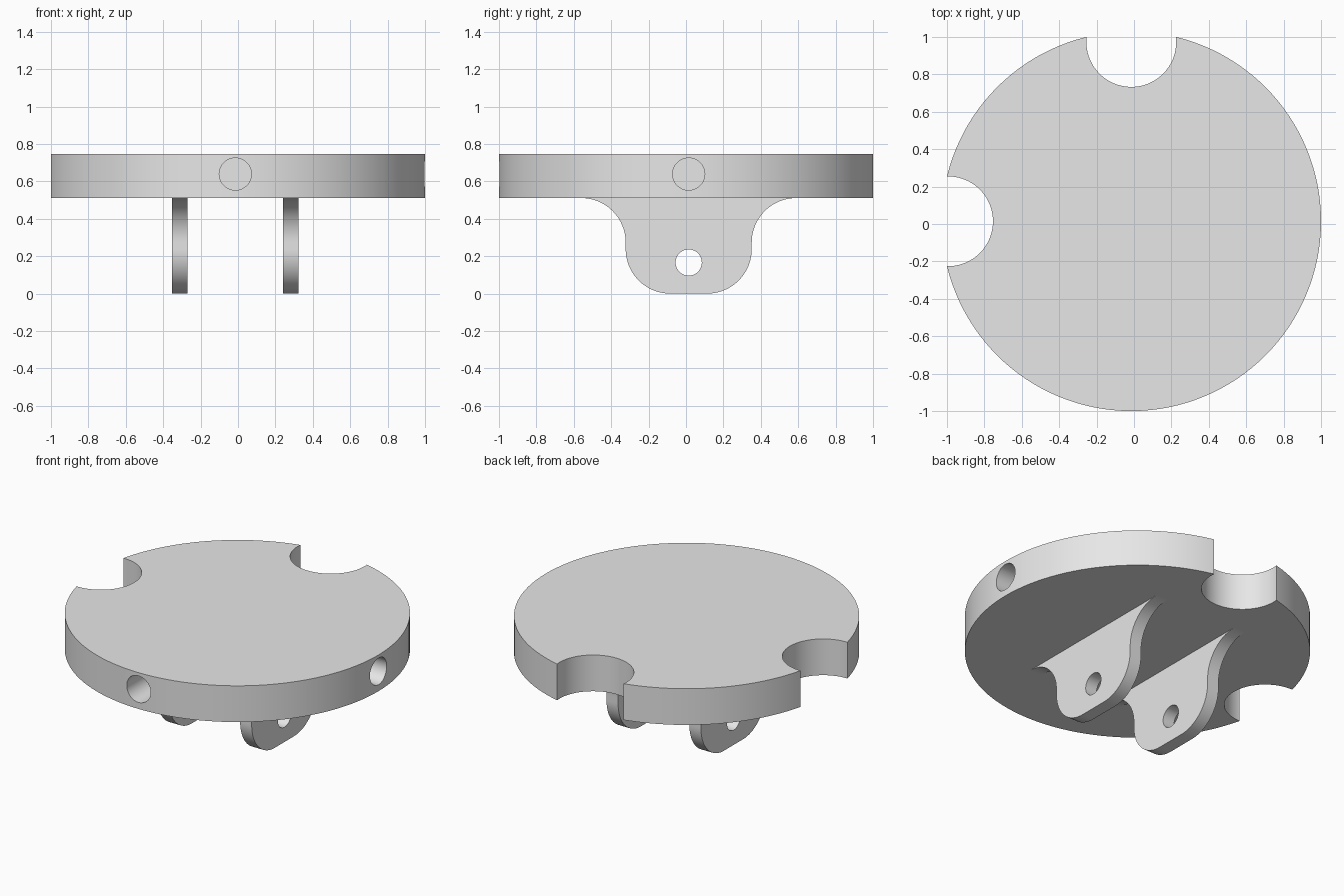
import bpy, bmesh, math
from mathutils import Matrix, Vector

default = bpy.data.objects.get("Cube")
if default:
    bpy.data.objects.remove(default, do_unlink=True)

CX, CY = -0.0144, 0.0144          # disc axis
R = 1.0144                        # disc radius
Z0, Z1 = 0.511, 0.746             # disc underside and top
NOTCH_R, PIN_R, EYE_R = 0.24, 0.086, 0.07

grey = bpy.data.materials.new("light_grey")
grey.use_nodes = True
grey.diffuse_color = (0.8, 0.8, 0.8, 1)
grey.node_tree.nodes["Principled BSDF"].inputs["Base Color"].default_value = (0.8, 0.8, 0.8, 1)


def finish(name, bm):
    bmesh.ops.recalc_face_normals(bm, faces=bm.faces)
    mesh = bpy.data.meshes.new(name)
    bm.to_mesh(mesh)
    bm.free()
    mesh.materials.append(grey)
    obj = bpy.data.objects.new(name, mesh)
    bpy.context.collection.objects.link(obj)
    return obj


def cylinder(name, start, end, radius, segments=64):
    start, end = Vector(start), Vector(end)
    axis = end - start
    turn = axis.to_track_quat('Z', 'Y').to_matrix().to_4x4()
    bm = bmesh.new()
    bmesh.ops.create_cone(bm, cap_ends=True, segments=segments, radius1=radius,
                          radius2=radius, depth=axis.length,
                          matrix=Matrix.Translation((start + end) / 2) @ turn)
    return finish(name, bm)


def select_only(obj):
    bpy.ops.object.select_all(action='DESELECT')
    obj.select_set(True)
    bpy.context.view_layer.objects.active = obj


def cut(obj, cutter):
    cutter.hide_render = True
    mod = obj.modifiers.new("cut", 'BOOLEAN')
    mod.operation, mod.solver, mod.object = 'DIFFERENCE', 'EXACT', cutter
    select_only(obj)
    bpy.ops.object.modifier_apply(modifier=mod.name)
    bpy.data.objects.remove(cutter, do_unlink=True)


def smooth(obj):
    select_only(obj)
    bpy.ops.object.shade_smooth_by_angle(angle=math.radians(30))


def arc(cy, cz, radius, a0, a1, steps=20):
    angles = [math.radians(a0 + (a1 - a0) * i / steps) for i in range(steps + 1)]
    return [(cy + radius * math.cos(a), cz + radius * math.sin(a)) for a in angles]


# Round plate with two edge notches and two blind pin holes opposite them
plate = cylinder("round_plate", (CX, CY, Z0), (CX, CY, Z1), R, 128)
for x, y in ((CX, 0.973), (-0.994, CY)):
    cut(plate, cylinder("notch_cutter", (x, y, Z0 - 0.1), (x, y, Z1 + 0.1), NOTCH_R, 96))
PIN_Z, DEPTH = 0.639, 0.45
for dx, dy in ((0, -1), (1, 0)):
    inner = (CX + dx * (R - DEPTH), CY + dy * (R - DEPTH), PIN_Z)
    outer = (CX + dx * (R + 0.1), CY + dy * (R + 0.1), PIN_Z)
    cut(plate, cylinder("pin_cutter", inner, outer, PIN_R))
smooth(plate)

# Pair of hanging lugs: flared at the plate, rounded at the foot, with an eye
HALF, ROUND, THICK = 0.337, 0.238, 0.083
side = arc(HALF - ROUND, ROUND, ROUND, -90, 0) + \
    arc(HALF + ROUND, Z0 - ROUND, ROUND, 180, 90)
outline = side + [(-y, z) for y, z in reversed(side)]
for name, s in (("left_lug", 1), ("right_lug", -1)):
    x = CX + s * 0.297
    bm = bmesh.new()
    face = bm.faces.new([bm.verts.new((x - THICK / 2, CY + y, z)) for y, z in outline])
    moved = bmesh.ops.extrude_face_region(bm, geom=[face])["geom"]
    bmesh.ops.translate(bm, vec=(THICK, 0, 0),
                        verts=[g for g in moved if isinstance(g, bmesh.types.BMVert)])
    lug = finish(name, bm)
    cut(lug, cylinder("eye_cutter", (x - 0.2, CY, 0.166), (x + 0.2, CY, 0.166), EYE_R))
    smooth(lug)
